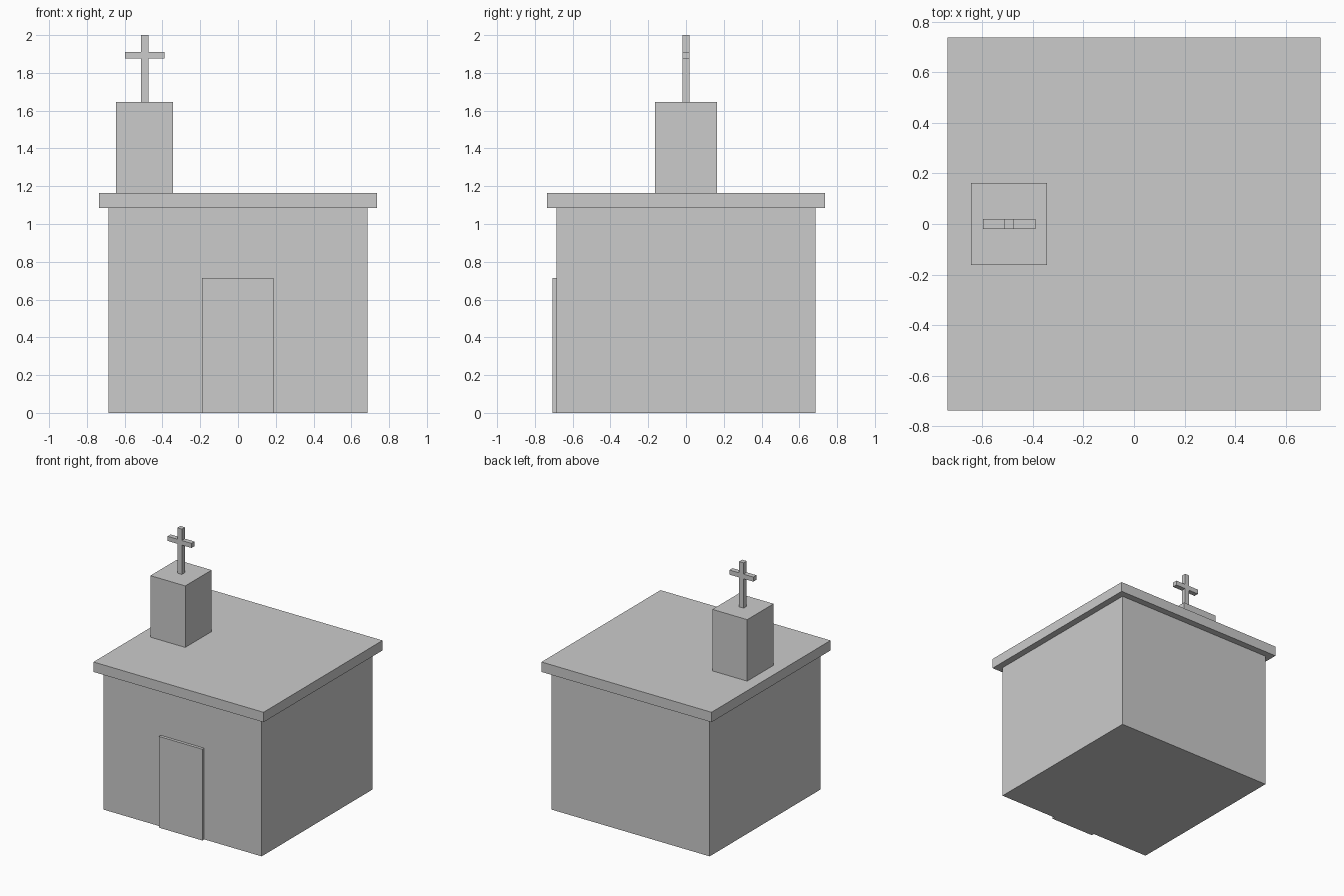
import bpy
import bmesh
from mathutils import Matrix, Vector

if "Cube" in bpy.data.objects:
    bpy.data.objects.remove(bpy.data.objects["Cube"])

# One plain grey for the whole building
grey = bpy.data.materials.new("plain_grey")
grey.diffuse_color = (0.6, 0.6, 0.6, 1.0)
grey.use_nodes = True
grey.node_tree.nodes["Principled BSDF"].inputs["Base Color"].default_value = grey.diffuse_color


def box(name, low, high):
    """Add a box spanning two opposite corners."""
    low, high = Vector(low), Vector(high)
    bm = bmesh.new()
    bmesh.ops.create_cube(bm, size=1.0)
    size = high - low
    bmesh.ops.transform(bm, matrix=Matrix.Diagonal((*size, 1.0)), verts=bm.verts)
    mesh = bpy.data.meshes.new(name)
    bm.to_mesh(mesh)
    bm.free()
    mesh.materials.append(grey)
    obj = bpy.data.objects.new(name, mesh)
    obj.location = (low + high) / 2
    bpy.context.collection.objects.link(obj)
    return obj


# Main building: walls, overhanging flat roof, raised door
box("walls", (-0.685, -0.685, 0.0), (0.685, 0.685, 1.085))
box("roof_slab", (-0.737, -0.737, 1.085), (0.737, 0.737, 1.163))
box("door", (-0.19, -0.708, 0.0), (0.187, -0.685, 0.715))

# Bell tower at the left side of the roof
box("tower", (-0.645, -0.163, 1.163), (-0.343, 0.163, 1.645))

# Cross on the tower: post and two arms
box("cross_post", (-0.513, -0.019, 1.645), (-0.474, 0.019, 2.0))
for side, x0, x1 in (("left", -0.597, -0.513), ("right", -0.474, -0.39)):
    box(f"cross_arm_{side}", (x0, -0.019, 1.875), (x1, 0.019, 1.911))
